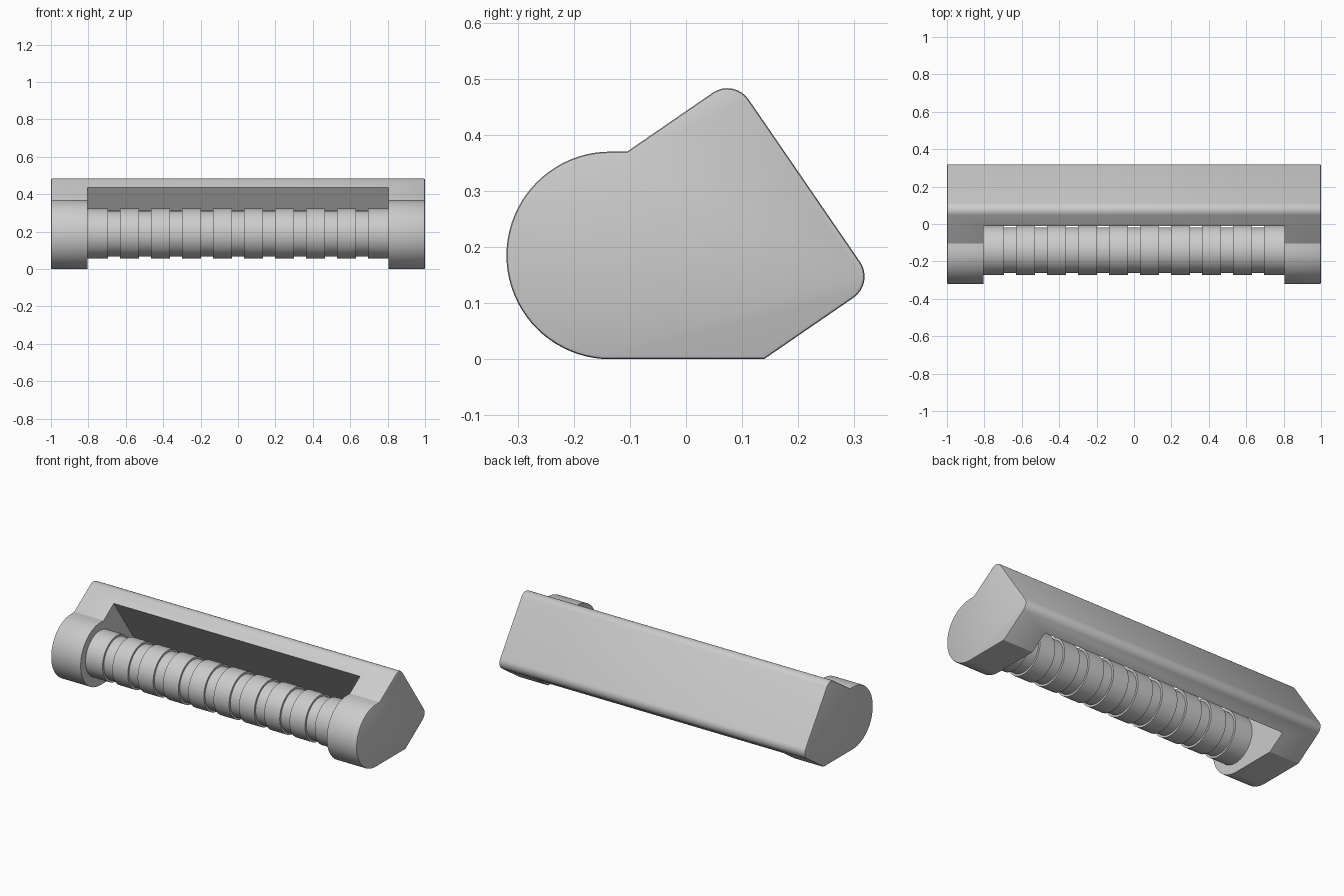
import bpy, bmesh, math
from mathutils import Vector

if "Cube" in bpy.data.objects:
    bpy.data.objects.remove(bpy.data.objects["Cube"])

HALF = 1.0        # half length of the body
POCKET = 0.805    # half length of the front opening


def arc(cy, cz, r, a0, a1, n):
    """Points (y, z) on an arc, angles in degrees."""
    return [(cy + r * math.cos(math.radians(a0 + (a1 - a0) * i / n)),
             cz + r * math.sin(math.radians(a0 + (a1 - a0) * i / n))) for i in range(n + 1)]


def prism(name, profile, half, bevel=0.0):
    """Extrude a (y, z) profile along x, optionally bevelling both end rims."""
    bm = bmesh.new()
    face = bm.faces.new([bm.verts.new((-half, y, z)) for y, z in profile])
    ext = bmesh.ops.extrude_face_region(bm, geom=[face], use_keep_orig=True)
    verts = [g for g in ext["geom"] if isinstance(g, bmesh.types.BMVert)]
    bmesh.ops.translate(bm, verts=verts, vec=(2 * half, 0, 0))
    bmesh.ops.recalc_face_normals(bm, faces=bm.faces)
    if bevel:
        rims = [e for e in bm.edges if abs(e.verts[0].co.x - e.verts[1].co.x) < 1e-6]
        bmesh.ops.bevel(bm, geom=rims, offset=bevel, segments=2, profile=0.5, affect='EDGES')
    return make_object(name, bm)


def make_object(name, bm):
    mesh = bpy.data.meshes.new(name)
    bm.to_mesh(mesh)
    bm.free()
    obj = bpy.data.objects.new(name, mesh)
    bpy.context.collection.objects.link(obj)
    return obj


def shade(obj):
    bpy.ops.object.select_all(action='DESELECT')
    obj.select_set(True)
    bpy.context.view_layer.objects.active = obj
    bpy.ops.object.shade_smooth_by_angle(angle=math.radians(25))


# Tilted back slab axes: u points out of the back, v runs down the slab
tilt = math.radians(34.5)
u = Vector((math.cos(tilt), math.sin(tilt)))
v = Vector((math.sin(tilt), -math.cos(tilt)))
top, low, r = Vector((0.0855, 0.501)), Vector((0.3363, 0.1355)), 0.046
c_top = top - r * u + r * v
c_low = low - r * u - r * v

# Body: rounded front, tilted back slab with rounded corners
outline = ([(-0.105, 0.37)]
           + arc(-0.135, 0.185, 0.185, 90, 270, 40)
           + [(0.139, 0.0)]
           + arc(c_low.x, c_low.y, r, -55.5, 34.5, 8)
           + arc(c_top.x, c_top.y, r, 34.5, 124.5, 8))
body = prism("body", outline, HALF, bevel=0.006)

# Front opening, cut parallel to the slab
edge = Vector((-0.0104, 0.435))
a, b = edge - 0.3 * v, edge + 0.9 * v
cutter = prism("opening_cutter", [a, b, b - 1.0 * u, a - 1.0 * u], POCKET)
cutter.hide_render = True
cut = body.modifiers.new("opening", 'BOOLEAN')
cut.operation, cut.solver, cut.object = 'DIFFERENCE', 'EXACT', cutter
bpy.context.view_layer.objects.active = body
bpy.ops.object.modifier_apply(modifier=cut.name)
bpy.data.objects.remove(cutter)
shade(body)

# Grooved roller: lathe profile with nine grooves
R, GROOVE_R, SIDES = 0.134, 0.122, 64
steps = [(-0.82, R)]
for i in range(-4, 5):
    x0, x1 = 0.1655 * i - 0.032, 0.1655 * i + 0.032
    steps += [(x0, R), (x0, GROOVE_R), (x1, GROOVE_R), (x1, R)]
steps.append((0.82, R))

bm = bmesh.new()
rings = []
for x, rad in steps:
    rings.append([bm.verts.new((x, -0.14 + rad * math.cos(2 * math.pi * k / SIDES),
                                0.19 + rad * math.sin(2 * math.pi * k / SIDES)))
                  for k in range(SIDES)])
for p, q in zip(rings, rings[1:]):
    for k in range(SIDES):
        n = (k + 1) % SIDES
        bm.faces.new((p[k], p[n], q[n], q[k]))
bm.faces.new(rings[0])
bm.faces.new(rings[-1])
bmesh.ops.recalc_face_normals(bm, faces=bm.faces)
shade(make_object("grooved_roller", bm))
